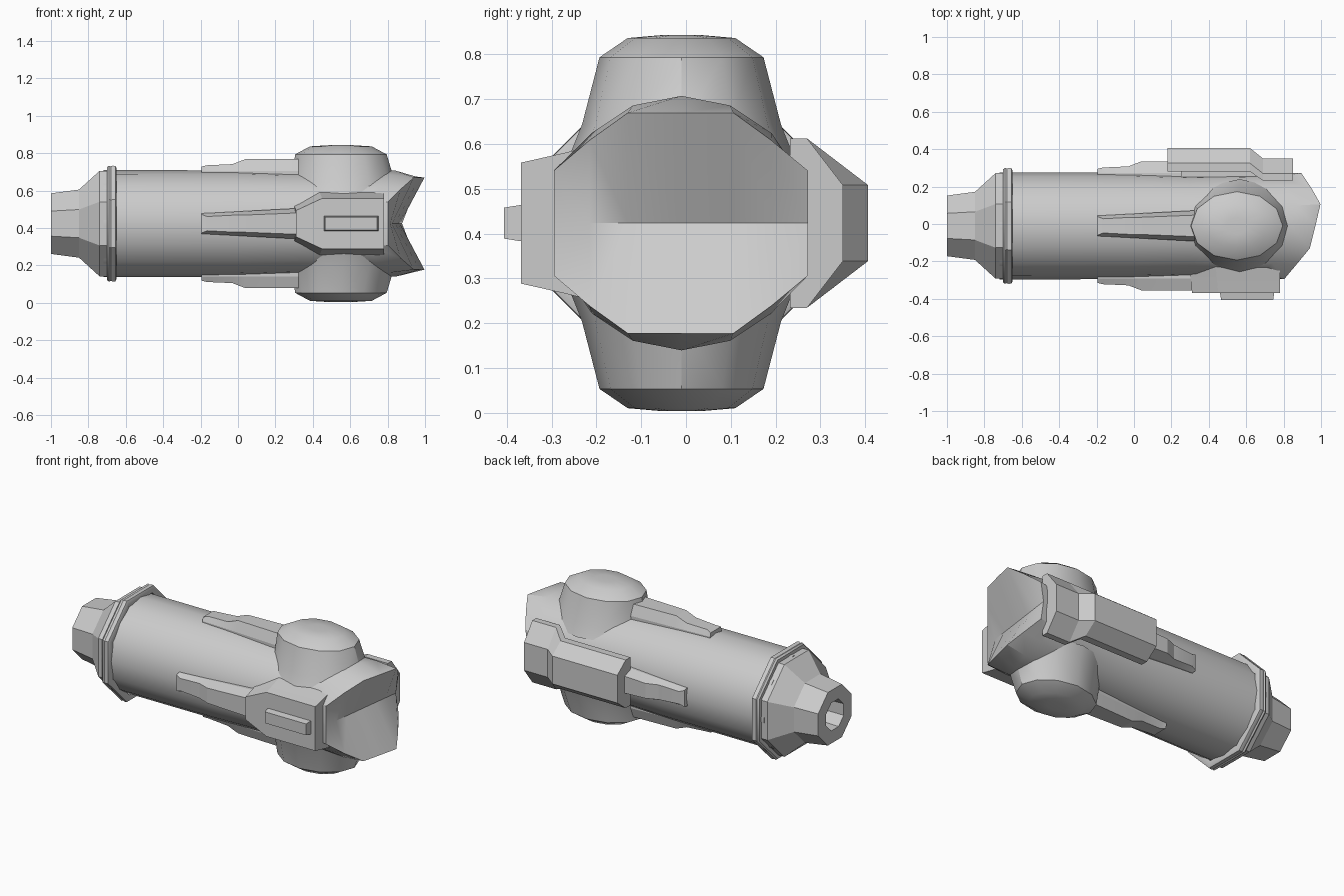
import bpy, bmesh, math
from mathutils import Vector, Matrix

if "Cube" in bpy.data.objects:
    bpy.data.objects.remove(bpy.data.objects["Cube"])

CY, CZ = -0.01, 0.4235           # long axis of the body


def make(name, verts, faces, angle=30):
    me = bpy.data.meshes.new(name)
    me.from_pydata([tuple(v) for v in verts], [], faces)
    bm = bmesh.new()
    bm.from_mesh(me)
    bmesh.ops.recalc_face_normals(bm, faces=bm.faces)
    bm.to_mesh(me)
    bm.free()
    ob = bpy.data.objects.new(name, me)
    bpy.context.collection.objects.link(ob)
    bpy.ops.object.select_all(action='DESELECT')
    ob.select_set(True)
    bpy.context.view_layer.objects.active = ob
    if angle:
        bpy.ops.object.shade_smooth_by_angle(angle=math.radians(angle))
    return ob


def loft(name, rings, cap=(True, True), closed=False, angle=30):
    """Skin a list of equal-length rings."""
    n, m = len(rings[0]), len(rings)
    verts = [v for r in rings for v in r]
    faces = []
    for k in range(m if closed else m - 1):
        a, b = k * n, ((k + 1) % m) * n
        faces += [(a + i, a + (i + 1) % n, b + (i + 1) % n, b + i) for i in range(n)]
    if cap[0] and not closed:
        faces.append(tuple(range(n)))
    if cap[1] and not closed:
        faces.append(tuple(range((m - 1) * n, m * n)))
    return make(name, verts, faces, angle)


def octagon(x, apothem):
    r = apothem / math.cos(math.pi / 8)
    return [(x, CY + r * math.cos(t), CZ + r * math.sin(t))
            for t in ((i + 0.5) * math.pi / 4 for i in range(8))]


# Tail: octagonal cone with a bored nozzle
loft("tail_nozzle", [octagon(x, r) for x, r in
     [(-0.88, 0.08), (-1.0, 0.085), (-1.0, 0.162), (-0.85, 0.182), (-0.74, 0.282), (-0.67, 0.282)]])

# Grooved collar
loft("collar", [octagon(x, r) for x, r in
     [(-0.70, 0.27), (-0.70, 0.302), (-0.69, 0.31), (-0.68, 0.306), (-0.67, 0.31),
      (-0.655, 0.308), (-0.65, 0.298), (-0.65, 0.27)]], closed=True, angle=40)

# Main barrel ending in a slanted, V-notched octagonal mouth
# mouth corners (x, y, z offset) for the upper half, from +y to -y
half = [(0.877, 0.272, 0.0), (0.895, 0.272, 0.117), (0.95, 0.19, 0.185), (0.997, 0.106, 0.246),
        (0.97, -0.01, 0.246), (0.94, -0.13, 0.246), (0.87, -0.215, 0.185),
        (0.803, -0.295, 0.117), (0.803, -0.295, 0.0)]
rim = [(x, y, CZ + z) for x, y, z in half] + [(x, y, CZ - z) for x, y, z in half[-2:0:-1]]


def hexadecagon(x, r):
    return [(x, CY + r * math.cos(i * math.pi / 8), CZ + r * math.sin(i * math.pi / 8))
            for i in range(16)]


neck = [(rx - 0.13, y, z) for (rx, _, _), (_, y, z) in zip(rim, hexadecagon(0, 0.284))]
loft("barrel", [hexadecagon(-0.72, 0.286), hexadecagon(0.0, 0.285), hexadecagon(0.3, 0.278), neck, rim],
     cap=(True, False))

# Folded mouth surface: crease along the middle, ruled up and down to the rim
crease = [(0.877 - 0.074 * t, 0.272 - 0.567 * t, CZ) for t in
          [(0.272 - h[1]) / 0.567 for h in half]]
nb = len(half)
low = [(x, y, CZ - z) for x, y, z in half]
mv = crease + rim[:nb] + low
mf = []
for i in range(nb - 1):
    mf += [(i, i + 1, nb + i + 1, nb + i), (i, 2 * nb + i, 2 * nb + i + 1, i + 1)]
mouth = make("mouth_surface", mv, mf, 0)
bm = bmesh.new()
bm.from_mesh(mouth.data)
bmesh.ops.remove_doubles(bm, verts=bm.verts, dist=0.0005)
bmesh.ops.recalc_face_normals(bm, faces=bm.faces)
if sum(f.normal.x for f in bm.faces) < 0:
    bmesh.ops.reverse_faces(bm, faces=bm.faces)
bm.to_mesh(mouth.data)
bm.free()
mouth.select_set(True)
bpy.ops.object.shade_smooth_by_angle(angle=math.radians(35))

# Domed pods above and below
pod = [(0.565, 0.15, 0.30, 0.25), (0.565, 0.22, 0.275, 0.222), (0.55, 0.37, 0.245, 0.183),
       (0.55, 0.413, 0.165, 0.12), (0.55, 0.4195, 0.06, 0.045)]
for name, s in (("upper_pod", 1), ("lower_pod", -1)):
    loft(name, [[(cx + a * math.cos(i * math.pi / 6), CY + b * math.sin(i * math.pi / 6), CZ + s * h)
                 for i in range(12)] for cx, h, a, b in pod], angle=35)

# Four tapered stepped fins around the barrel
fin = [(-0.195, 0.305, 0.055, 0.05), (-0.165, 0.312, 0.056, 0.038), (-0.03, 0.318, 0.063, 0.045),
       (0.04, 0.345, 0.067, 0.046), (0.34, 0.345, 0.083, 0.058)]
for k, name in enumerate(("back_fin", "top_fin", "front_fin", "bottom_fin")):
    rot = Matrix.Rotation(k * math.pi / 2, 3, 'X')
    rings = []
    for x, h, wb, wt in fin:
        sec = [(x, 0.25, -wb), (x, 0.282, -wb), (x, h, -wt), (x, h, wt), (x, 0.282, wb), (x, 0.25, wb)]
        rings.append([rot @ Vector(p) + Vector((0, CY, CZ)) for p in sec])
    loft(name, rings, angle=15)

# Front housing with pointed rear end
def plate(y, grow):
    pts = [(0.31, 0.07), (0.45, 0.135), (0.78, 0.135)]
    up = [(x - (grow if x < 0.5 else 0) * 0.4, y, CZ + z + grow) for x, z in pts]
    return up + [(x, y, 2 * CZ - z) for x, y, z in reversed(up)]


loft("front_housing", [plate(-0.18, 0.045), plate(-0.27, 0.022), plate(-0.368, 0.0)], angle=15)

# Raised bar on the front housing
def bar(y, g):
    return [(0.46 + g, y, 0.383 + g), (0.75 - g, y, 0.383 + g),
            (0.75 - g, y, 0.464 - g), (0.46 + g, y, 0.464 - g)]


loft("front_bar", [bar(-0.35, -0.003), bar(-0.406, 0.006)], angle=0)

# Stepped back cover, its forward end stepping inward
def cover(x, y0, y1, y2, wide):
    up = [(x, y0, CZ + wide), (x, y1, CZ + wide), (x, y2, CZ + 0.085)]
    return up + [(x, y, 2 * CZ - z) for x, y, z in reversed(up)]


loft("back_cover", [cover(0.18, 0.28, 0.325, 0.406, 0.147), cover(0.62, 0.28, 0.325, 0.406, 0.147),
                    cover(0.69, 0.232, 0.27, 0.35, 0.189), cover(0.85, 0.232, 0.27, 0.35, 0.189)], angle=10)

# Mount joining the back cover to the barrel
loft("back_mount", [[(x, 0.2, CZ - 0.09), (x, 0.3, CZ - 0.09), (x, 0.3, CZ + 0.09), (x, 0.2, CZ + 0.09)]
                    for x in (0.25, 0.80)], angle=0)
